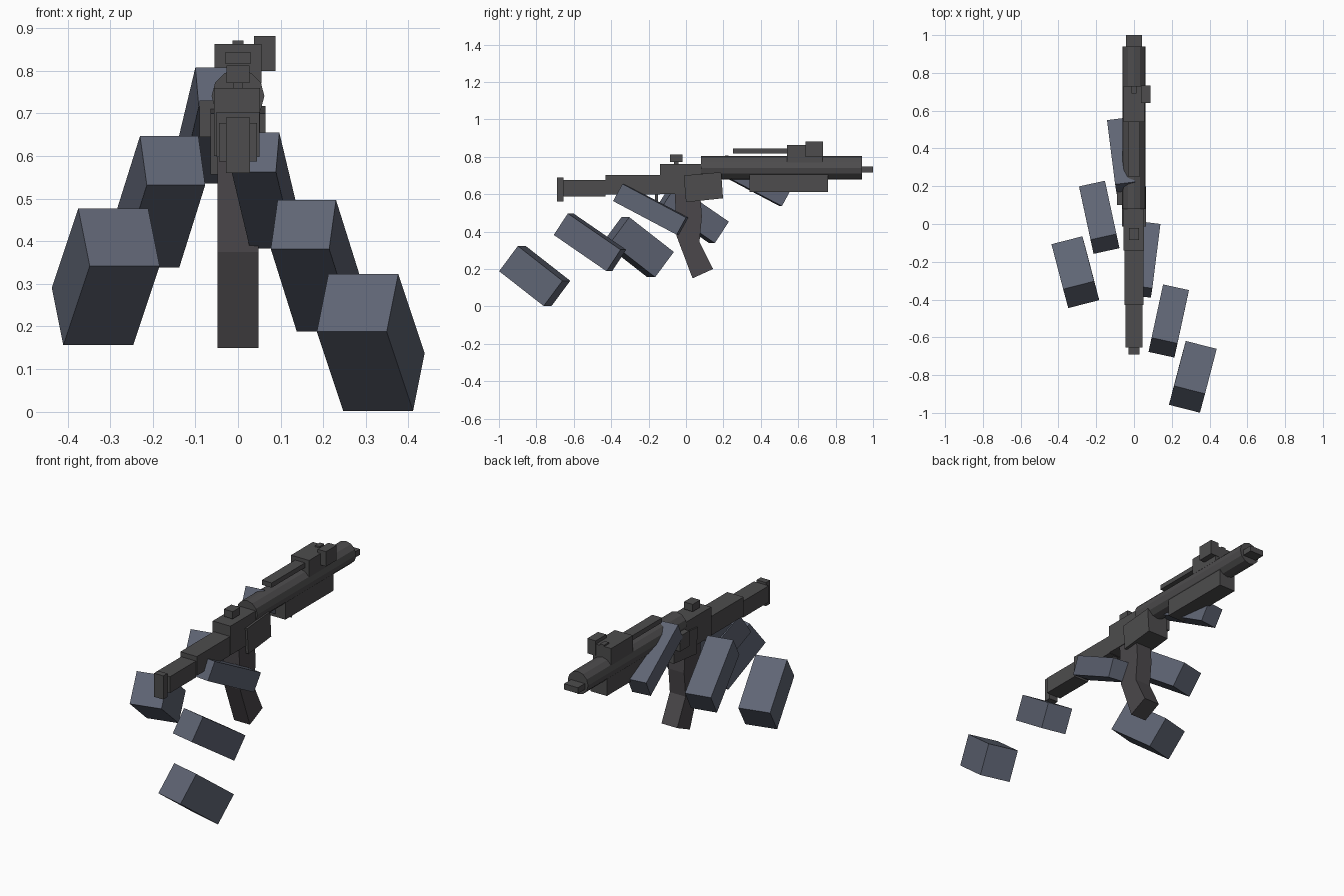
import bpy, bmesh, math
from mathutils import Vector, Matrix

if "Cube" in bpy.data.objects:
    bpy.data.objects.remove(bpy.data.objects["Cube"])


def material(name, rgb):
    m = bpy.data.materials.new(name)
    m.diffuse_color = (*rgb, 1)
    m.use_nodes = True
    m.node_tree.nodes["Principled BSDF"].inputs["Base Color"].default_value = m.diffuse_color
    return m


METAL = material("dark_metal", (0.075, 0.073, 0.075))
MAG = material("magazine_metal", (0.07, 0.064, 0.07))
PLATE = material("blue_grey", (0.115, 0.13, 0.175))


def finish(name, bm, mat):
    bmesh.ops.recalc_face_normals(bm, faces=bm.faces)
    mesh = bpy.data.meshes.new(name)
    bm.to_mesh(mesh)
    bm.free()
    mesh.materials.append(mat)
    obj = bpy.data.objects.new(name, mesh)
    bpy.context.collection.objects.link(obj)
    return obj


def slanted_box(name, corner, width, length, depth, mat):
    """Box from its top front corner and three edge vectors."""
    a, c, b = Vector(width), Vector(length), Vector(depth)
    m = Matrix((a, c, b)).transposed().to_4x4()
    m.translation = Vector(corner) + (a + b + c) / 2
    bm = bmesh.new()
    bmesh.ops.create_cube(bm, size=1, matrix=m)
    return finish(name, bm, mat)


def box(name, x, y, z, mat=METAL):
    return slanted_box(name, (x[0], y[0], z[0]), (x[1] - x[0], 0, 0),
                       (0, y[1] - y[0], 0), (0, 0, z[1] - z[0]), mat)


def extruded(name, yz, half, mat):
    """Side profile in y, z given thickness along x."""
    bm = bmesh.new()
    face = bm.faces.new([bm.verts.new((-half, y, z)) for y, z in yz])
    ext = bmesh.ops.extrude_face_region(bm, geom=[face])
    verts = [v for v in ext["geom"] if isinstance(v, bmesh.types.BMVert)]
    bmesh.ops.translate(bm, verts=verts, vec=(2 * half, 0, 0))
    return finish(name, bm, mat)


# Two chains of three slanted blocks; shapes mirror across x, positions differ
blocks = {
    "inner": ((0.104, -0.013, 0), (0.043, 0.34, -0.18), (-0.008, -0.05, -0.092),
              (-0.007, -0.327, 0.655), (0.1, 0.21, 0.808)),
    "middle": ((0.137, -0.03, 0), (0.061, 0.282, -0.194), (-0.016, -0.075, -0.115),
               (0.093, -0.602, 0.497), (0.23, -0.083, 0.647)),
    "outer": ((0.164, -0.042, 0), (0.062, 0.238, -0.186), (-0.027, -0.1, -0.135),
              (0.212, -0.857, 0.323), (0.375, -0.345, 0.477)),
}
for part, (a, c, b, right, left) in blocks.items():
    slanted_box(f"{part}_block_right", right, a, c, b, PLATE)
    flip = lambda v: (-v[0], v[1], v[2])
    slanted_box(f"{part}_block_left", flip(left), (a[0], -a[1], 0), flip(c), flip(b), PLATE)

# Stock and receiver
box("butt_plate", (-0.028, 0.028), (-0.69, -0.655), (0.56, 0.69))
box("stock", (-0.045, 0.045), (-0.655, -0.43), (0.587, 0.677))
box("rear_receiver", (-0.05, 0.05), (-0.43, -0.14), (0.598, 0.703))
box("receiver", (-0.056, 0.052), (-0.14, 0.1), (0.6, 0.76))
box("rear_sight", (-0.027, 0.027), (-0.085, -0.02), (0.772, 0.812))
box("sight_stem", (-0.012, 0.012), (-0.065, -0.04), (0.75, 0.78))
box("trigger", (-0.012, 0.012), (-0.165, -0.15), (0.56, 0.61))
box("side_catch", (-0.09, -0.05), (0.1, 0.18), (0.645, 0.73))

# Tilted magazine well and bent magazine
extruded("magazine_well", [(-0.012, 0.7), (0.188, 0.718), (0.198, 0.578), (0.0, 0.557)],
         0.064, METAL)
extruded("magazine", [(-0.06, 0.61), (0.075, 0.61), (0.085, 0.48), (0.072, 0.345),
                      (0.145, 0.2), (0.035, 0.15), (-0.05, 0.375)], 0.048, MAG)

# Barrel shroud, muzzle and hand guard
bm = bmesh.new()
bmesh.ops.create_cone(bm, cap_ends=True, segments=12, radius1=0.062, radius2=0.062, depth=0.86,
                      matrix=Matrix.Translation((0, 0.51, 0.741)) @ Matrix.Rotation(math.pi / 2, 4, 'X'))
finish("barrel_shroud", bm, METAL)
box("muzzle", (-0.042, 0.042), (0.93, 1.0), (0.715, 0.747))
box("hand_guard", (-0.05, 0.05), (0.34, 0.76), (0.612, 0.71))

# Front sight group
box("top_rod", (-0.03, 0.03), (0.25, 0.56), (0.817, 0.843))
box("sight_block", (-0.055, 0.055), (0.54, 0.73), (0.77, 0.863))
box("side_lamp", (0.037, 0.088), (0.64, 0.733), (0.8, 0.882))
box("front_post", (-0.013, 0.013), (0.69, 0.73), (0.86, 0.871))
